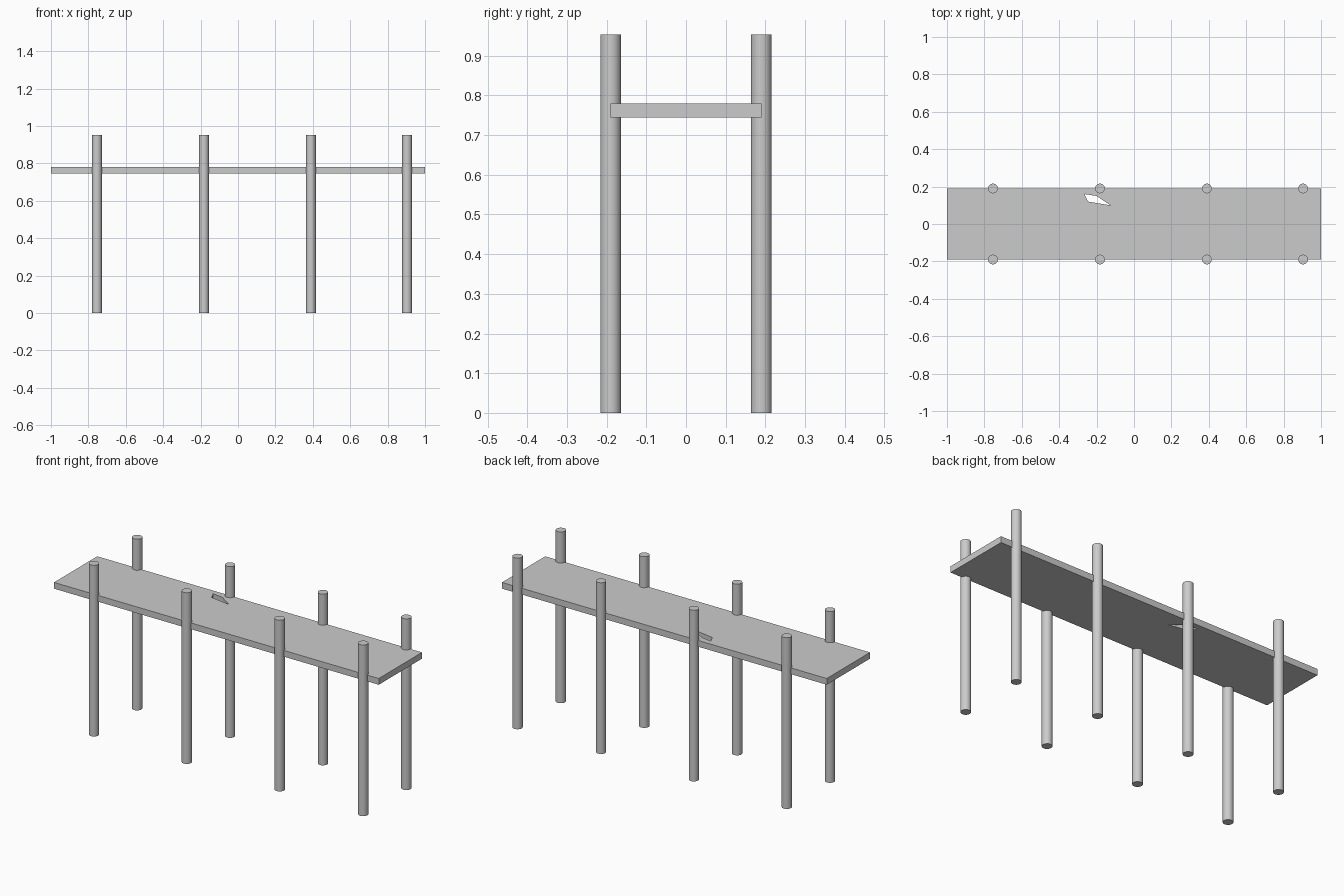
import bpy
import bmesh

cube = bpy.data.objects.get("Cube")
if cube:
    bpy.data.objects.remove(cube, do_unlink=True)

# Single grey finish
grey = bpy.data.materials.new("plain_grey")
grey.use_nodes = True
colour = (0.6, 0.6, 0.6, 1)
grey.diffuse_color = colour
grey.node_tree.nodes["Principled BSDF"].inputs["Base Color"].default_value = colour

POST_HEIGHT, POST_RADIUS = 0.953, 0.026
HALF_WIDTH = 0.19
DECK_BOTTOM, DECK_TOP = 0.745, 0.78


def prism(name, outline, bottom, top):
    """Extrude a flat outline between two heights."""
    bm = bmesh.new()
    face = bm.faces.new([bm.verts.new((x, y, bottom)) for x, y in outline])
    result = bmesh.ops.extrude_face_region(bm, geom=[face])
    raised = [g for g in result["geom"] if isinstance(g, bmesh.types.BMVert)]
    bmesh.ops.translate(bm, verts=raised, vec=(0, 0, top - bottom))
    bmesh.ops.recalc_face_normals(bm, faces=bm.faces)
    mesh = bpy.data.meshes.new(name)
    bm.to_mesh(mesh)
    bm.free()
    mesh.materials.append(grey)
    obj = bpy.data.objects.new(name, mesh)
    bpy.context.collection.objects.link(obj)
    return obj


# Deck slab
w = HALF_WIDTH
deck = prism("deck", [(-1, -w), (1, -w), (1, w), (-1, w)], DECK_BOTTOM, DECK_TOP)

# Jagged hole broken through the deck
hole = [(-0.265, 0.16), (-0.246, 0.12), (-0.126, 0.1), (-0.2, 0.15)]
cutter = prism("hole_cutter", hole, DECK_BOTTOM - 0.1, DECK_TOP + 0.1)
cutter.hide_render = True
cut = deck.modifiers.new("hole", "BOOLEAN")
cut.operation = "DIFFERENCE"
cut.solver = "EXACT"
cut.object = cutter
bpy.context.view_layer.objects.active = deck
bpy.ops.object.modifier_apply(modifier=cut.name)
bpy.data.objects.remove(cutter, do_unlink=True)

# Round posts along both long edges
for number, x in enumerate((-0.754, -0.182, 0.39, 0.904), 1):
    for side, y in (("front", -w), ("back", w)):
        bpy.ops.mesh.primitive_cylinder_add(
            vertices=32, radius=POST_RADIUS, depth=POST_HEIGHT,
            location=(x, y, POST_HEIGHT / 2))
        post = bpy.context.object
        post.name = f"{side}_post_{number}"
        post.data.materials.append(grey)
        bpy.ops.object.shade_smooth_by_angle()
